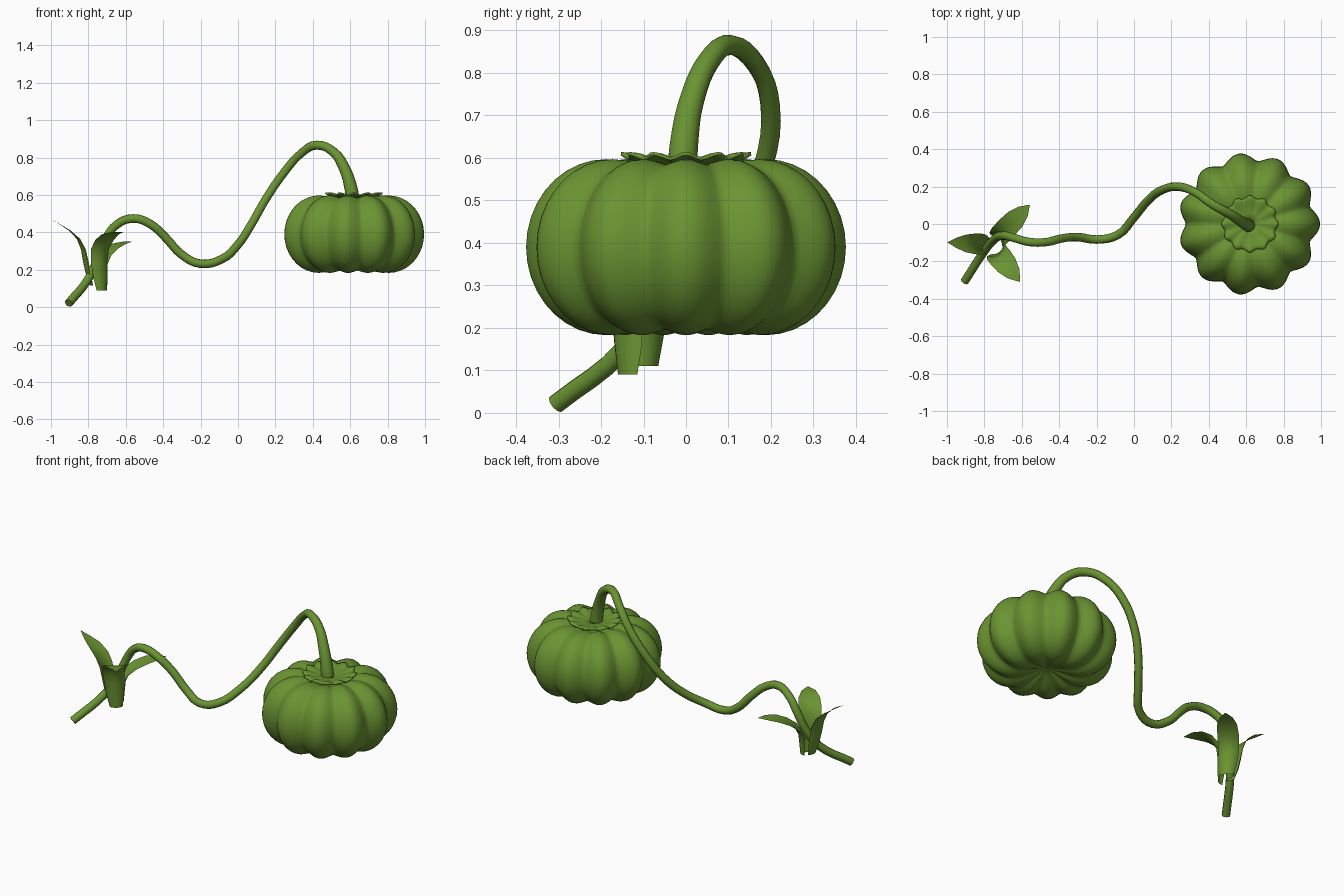
import bpy, bmesh, math
from math import sin, cos, pi, radians

if "Cube" in bpy.data.objects:
    bpy.data.objects.remove(bpy.data.objects["Cube"])

green = bpy.data.materials.new("leaf_green")
green.diffuse_color = (0.145, 0.295, 0.032, 1)
green.use_nodes = True
green.node_tree.nodes["Principled BSDF"].inputs["Base Color"].default_value = green.diffuse_color


def finish(ob, angle=40):
    ob.data.materials.clear()
    ob.data.materials.append(green)
    bpy.ops.object.select_all(action='DESELECT')
    ob.select_set(True)
    bpy.context.view_layer.objects.active = ob
    bpy.ops.object.shade_smooth_by_angle(angle=radians(angle))


def grid_object(name, rows, closed=False, cap=False):
    """Skin a list of equal-length point rows into a mesh."""
    bm = bmesh.new()
    vs = [[bm.verts.new(p) for p in row] for row in rows]
    n = len(rows[0])
    for a, b in zip(vs, vs[1:]):
        for i in range(n if closed else n - 1):
            j = (i + 1) % n
            bm.faces.new((a[i], a[j], b[j], b[i]))
    if cap:
        bm.faces.new(vs[0][::-1])
        bm.faces.new(vs[-1])
    bmesh.ops.remove_doubles(bm, verts=bm.verts, dist=1e-5)
    bmesh.ops.recalc_face_normals(bm, faces=bm.faces)
    me = bpy.data.meshes.new(name)
    bm.to_mesh(me)
    bm.free()
    ob = bpy.data.objects.new(name, me)
    bpy.context.collection.objects.link(ob)
    return ob


# Pumpkin: eleven rounded lobes, dimpled top and bottom
CX, LOBES, SEG = 0.615, 11, 132
outer = [(0.19 + 0.19 * cos(t), 0.39 + 0.207 * sin(t))
         for t in [radians(-90 + 10 * k) for k in range(19)]]
profile = ([(0.008, 0.235), (0.05, 0.222), (0.10, 0.203), (0.145, 0.189)] + outer
           + [(0.145, 0.593), (0.10, 0.578), (0.05, 0.56), (0.008, 0.55)])
rows = []
for r, z in profile:
    row = []
    for i in range(SEG):
        a = 2 * pi * i / SEG
        dip = 1 - (0.5 + 0.5 * cos(LOBES * a)) ** 0.7
        k = 1 - 0.11 * dip
        zz = 0.39 + (z - 0.39) * (1 - 0.06 * dip * min(1, r / 0.1))
        row.append((CX + r * k * cos(a), r * k * sin(a), zz))
    rows.append(row)
finish(grid_object("pumpkin", rows, closed=True, cap=True), 60)

# Scalloped calyx under the stem
rows = []
for r, z, w in [(0.02, 0.59, 0), (0.06, 0.588, 0.1), (0.10, 0.596, 0.5), (0.125, 0.603, 0.8), (0.146, 0.604, 1)]:
    row = []
    for i in range(96):
        a = 2 * pi * i / 96
        s = cos(12 * a)
        row.append((CX + 0.005 + r * (1 + 0.05 * w * s) * cos(a),
                    r * (1 + 0.05 * w * s) * sin(a), z + 0.006 * w * s))
    rows.append(row)
calyx = grid_object("calyx", rows, closed=True)
mod = calyx.modifiers.new("thickness", 'SOLIDIFY')
mod.thickness = 0.008
mod.offset = 0
finish(calyx)

# Winding vine, thicker where it becomes the stem
path = [(0.615, -0.008, 0.56, 0.037), (0.605, -0.005, 0.63, 0.035), (0.57, 0.015, 0.74, 0.030),
        (0.51, 0.055, 0.83, 0.026), (0.42, 0.105, 0.866, 0.024), (0.335, 0.165, 0.82, 0.023),
        (0.25, 0.198, 0.725, 0.023), (0.15, 0.182, 0.58, 0.023), (0.07, 0.12, 0.44, 0.023),
        (0, 0.035, 0.335, 0.023), (-0.09, -0.06, 0.255, 0.023), (-0.2, -0.083, 0.232, 0.023),
        (-0.3, -0.07, 0.28, 0.023), (-0.39, -0.078, 0.375, 0.023), (-0.47, -0.097, 0.445, 0.023),
        (-0.56, -0.096, 0.474, 0.023), (-0.65, -0.072, 0.44, 0.023), (-0.705, -0.062, 0.37, 0.023),
        (-0.75, -0.085, 0.26, 0.023), (-0.80, -0.145, 0.152, 0.023), (-0.905, -0.306, 0.021, 0.023)]
cu = bpy.data.curves.new("vine", 'CURVE')
cu.dimensions = '3D'
cu.bevel_depth = 1
cu.bevel_resolution = 3
cu.resolution_u = 4
cu.use_fill_caps = True
sp = cu.splines.new('BEZIER')
sp.bezier_points.add(len(path) - 1)
for bp, (x, y, z, r) in zip(sp.bezier_points, path):
    bp.co = (x, y, z)
    bp.radius = r
    bp.handle_left_type = bp.handle_right_type = 'AUTO'
vine = bpy.data.objects.new("vine", cu)
bpy.context.collection.objects.link(vine)
bpy.context.view_layer.objects.active = vine
vine.select_set(True)
bpy.ops.object.convert(target='MESH')
finish(bpy.context.view_layer.objects.active)


# Three leaves wrapping the vine as a sheath, then curling outward
def leaf(name, direction, stations):
    """stations: radius from sheath axis, height, half width, cross-curl radius"""
    a = radians(direction)
    rows = []
    for r, z, w, R in stations:
        cx = -0.75 - 0.02 * min(1, max(0, (z - 0.1) / 0.2))
        row = []
        for i in range(9):
            th = (i / 4 - 1) * w / R
            u, v = r - R + R * cos(th), R * sin(th)
            row.append((cx + u * cos(a) - v * sin(a), -0.11 + u * sin(a) + v * cos(a), z))
        rows.append(row)
    finish(grid_object(name, rows))


leaf("leaf_left", 177, [(0.040, 0.115, 0.038, 0.045), (0.055, 0.17, 0.055, 0.058), (0.064, 0.24, 0.062, 0.066),
                        (0.070, 0.31, 0.062, 0.08), (0.092, 0.365, 0.058, 0.11), (0.135, 0.41, 0.048, 0.16),
                        (0.18, 0.44, 0.028, 0.2), (0.227, 0.47, 0.001, 0.2)])
leaf("leaf_back", 45, [(0.045, 0.11, 0.040, 0.045), (0.055, 0.17, 0.055, 0.058), (0.066, 0.23, 0.062, 0.066),
                       (0.090, 0.275, 0.062, 0.09), (0.14, 0.315, 0.06, 0.14), (0.20, 0.34, 0.055, 0.2),
                       (0.255, 0.35, 0.035, 0.2), (0.30, 0.352, 0.001, 0.2)])
leaf("leaf_front", -51, [(0.050, 0.09, 0.040, 0.05), (0.058, 0.16, 0.058, 0.06), (0.064, 0.24, 0.066, 0.068),
                         (0.075, 0.31, 0.068, 0.09), (0.105, 0.36, 0.066, 0.14), (0.15, 0.39, 0.06, 0.2),
                         (0.205, 0.402, 0.04, 0.2), (0.256, 0.402, 0.001, 0.2)])
